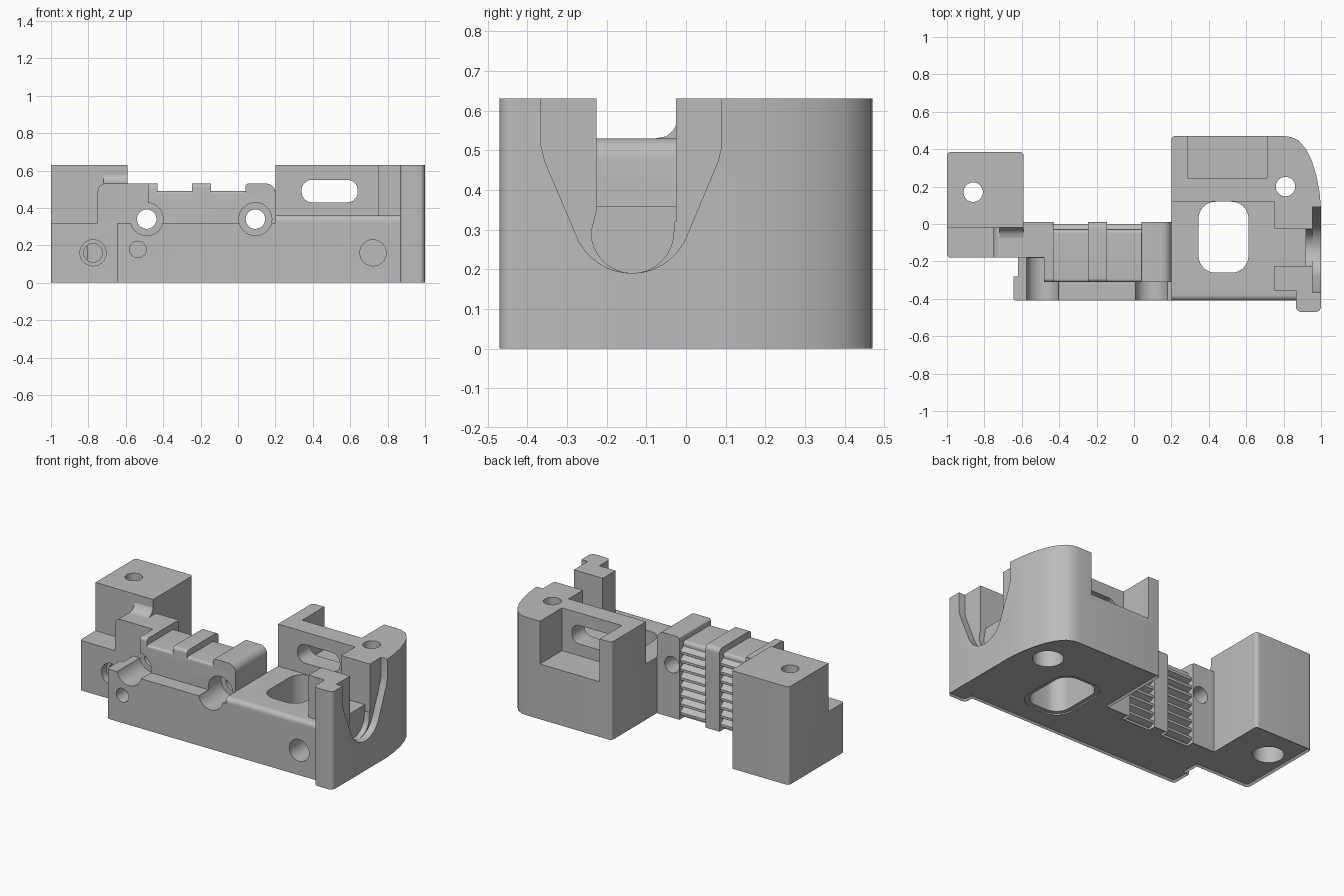
import bpy, bmesh, math
from mathutils import Vector

if "Cube" in bpy.data.objects:
    bpy.data.objects.remove(bpy.data.objects["Cube"], do_unlink=True)

grey = bpy.data.materials.new("plain grey")
grey.use_nodes = True
grey.diffuse_color = (0.5, 0.5, 0.5, 1)
grey.node_tree.nodes["Principled BSDF"].inputs["Base Color"].default_value = (0.5, 0.5, 0.5, 1)


def rounded(points):
    """Profile points (u, v) or (u, v, radius) with the corners rounded."""
    out = []
    for i, p in enumerate(points):
        c = Vector(p[:2])
        if len(p) == 2:
            out.append(c)
            continue
        a = (Vector(points[i - 1][:2]) - c).normalized()
        b = (Vector(points[(i + 1) % len(points)][:2]) - c).normalized()
        mid = c + (a + b) * p[2]
        for k in range(9):
            t = k * math.pi / 16
            out.append(mid - p[2] * (b * math.cos(t) + a * math.sin(t)))
    return out


def rect(u0, u1, v0, v1, r=0):
    corners = [(u0, v0), (u1, v0), (u1, v1), (u0, v1)]
    return [(u, v, r) for u, v in corners] if r else corners


def disc(u, v, r, n=32):
    return [(u + r * math.cos(2 * math.pi * k / n), v + r * math.sin(2 * math.pi * k / n))
            for k in range(n)]


def prism(name, points, axis, lo, hi, chamfer=0):
    """Extrude a profile along an axis, with an optional chamfer round the low end."""
    place = {"x": lambda u, v, w: (w, u, v),
             "y": lambda u, v, w: (u, w, v),
             "z": lambda u, v, w: (u, v, w)}[axis]
    pts = rounded(points)
    bm = bmesh.new()
    low = [bm.verts.new(place(u, v, lo)) for u, v in pts]
    high = [bm.verts.new(place(u, v, hi)) for u, v in pts]
    cap = bm.faces.new(low)
    bm.faces.new(high)
    for i in range(len(pts)):
        j = (i + 1) % len(pts)
        bm.faces.new((low[i], low[j], high[j], high[i]))
    bmesh.ops.recalc_face_normals(bm, faces=bm.faces)
    if chamfer:
        bmesh.ops.inset_region(bm, faces=[cap], thickness=chamfer)
        for v in low:
            v.co.z += chamfer
    mesh = bpy.data.meshes.new(name)
    bm.to_mesh(mesh)
    bm.free()
    mesh.materials.append(grey)
    obj = bpy.data.objects.new(name, mesh)
    bpy.context.collection.objects.link(obj)
    return obj


# Outer curve of the rounded rear corner
corner = [(1, 0.08), (0.992, 0.17), (0.975, 0.26), (0.95, 0.34), (0.92, 0.40),
          (0.88, 0.447), (0.84, 0.465), (0.80, 0.47)]

# Base slab with the full footprint
base = prism("base", [
    (-1, 0.385, 0.02), (-1, -0.18, 0.02), (-0.62, -0.18), (-0.62, -0.28), (-0.645, -0.28),
    (-0.645, -0.41, 0.015), (0.865, -0.41), (0.865, -0.47, 0.03), (1, -0.47, 0.03), *corner,
    (0.2, 0.47, 0.02), (0.2, 0.01), (0.04, 0.01), (0.04, -0.04), (-0.145, -0.04),
    (-0.145, 0.01), (-0.245, 0.01), (-0.245, -0.04), (-0.43, -0.04), (-0.43, 0.01),
    (-0.59, 0.01), (-0.59, 0.385, 0.02)], "z", 0, 0.32, 0.012)

# Left mounting block and the shoulder in front of it
left_block = prism("left_block", [(-1, -0.02), (-0.59, -0.02), (-0.59, 0.385, 0.02),
                                  (-1, 0.385, 0.02)], "z", 0.32, 0.63)
shoulder = prism("left_shoulder", [(-0.75, 0.32), (-0.75, 0.53, 0.04), (-0.43, 0.53, 0.01),
                                   (-0.43, 0.32)], "y", -0.18, 0.01)
shoulder_fillet = prism("shoulder_fillet", [(-0.02, 0.52), (-0.075, 0.53), (-0.05, 0.535),
                                            (-0.032, 0.55), (-0.02, 0.575)], "x", -0.72, -0.59)

# Centre bar and the ribs that stand over it
bar = prism("centre_bar", [(-0.31, 0.32), (-0.31, 0.49, 0.015), (-0.03, 0.49, 0.02),
                           (-0.03, 0.32)], "x", -0.47, 0.19)
rib_profile = [(-0.31, 0.32), (-0.31, 0.53, 0.02), (0.01, 0.53, 0.03), (0.01, 0.32)]
left_rib = prism("left_rib", rib_profile, "x", -0.48, -0.43)
middle_rib = prism("middle_rib", rib_profile, "x", -0.245, -0.145)
right_rib = prism("right_rib", [(0.04, 0.32), (0.04, 0.53, 0.015), (0.2, 0.53, 0.05),
                                (0.2, 0.32)], "y", -0.31, 0.01)

# Sawtooth grip panels on the back of the bar
teeth = [(-0.06, 0.015)]
for k in range(8):
    z = 0.015 + k * 0.056
    teeth += [(-0.035, z), (0.0, z + 0.014), (0.0, z + 0.03)]
teeth += [(-0.035, 0.463), (-0.06, 0.463)]
for name, x0, x1 in (("left_teeth", -0.43, -0.245), ("right_teeth", -0.145, 0.04)):
    prism(name, teeth, "x", x0, x1)

# Right deck, pocket floor and notch floor
deck = prism("deck", [(-0.41, 0.32), (-0.41, 0.36, 0.03), (0.12, 0.36), (0.12, 0.32)],
             "x", 0.2, 0.87)
prism("pocket_floor", rect(0.285, 0.71, 0.245, 0.47), "z", 0.32, 0.355)
prism("notch_floor", rect(0.87, 0.92, -0.225, -0.025), "z", 0.32, 0.36)

# Tall walls on the right
back_wall = prism("back_wall", [
    (0.2, 0.12), (0.75, 0.12), (0.75, -0.025), (1, -0.025), *corner, (0.71, 0.47),
    (0.71, 0.245), (0.285, 0.245), (0.285, 0.47), (0.2, 0.47, 0.02)], "z", 0.32, 0.63)
front_post = prism("front_post", [
    (0.75, -0.355), (0.865, -0.355), (0.865, -0.47, 0.03), (1, -0.47, 0.03),
    (1, -0.225), (0.75, -0.225)], "z", 0.32, 0.63)

# Cutters: tuple of tool and the parts it cuts
cuts = []


def cut(parts, points, axis, lo, hi):
    tool = prism("cutter", points, axis, lo, hi)
    tool.hide_render = True
    cuts.append((tool, parts))


# Vertical screw holes with counterbores from below
for x, y, block in ((-0.86, 0.17, left_block), (0.81, 0.2, back_wall)):
    cut([base, block], disc(x, y, 0.052), "z", -0.1, 0.8)
    cut([base], disc(x, y, 0.09), "z", -0.1, 0.28)
# Cross holes with counterbores from the front
for x in (-0.488, 0.093):
    parts = [base, bar, left_rib, shoulder] if x < 0 else [base, bar, right_rib]
    cut(parts, disc(x, 0.34, 0.052), "y", -0.6, 0.2)
    cut([p for p in parts if p != shoulder], disc(x, 0.34, 0.088), "y", -0.6, -0.181)
# Blind holes in the front
for x, z, r, depth in ((-0.775, 0.16, 0.07, -0.13), (-0.775, 0.16, 0.05, 0.1),
                       (-0.535, 0.178, 0.044, -0.25), (0.722, 0.16, 0.07, -0.2)):
    cut([base], disc(x, z, r), "y", -0.6, depth)
# Large opening through the deck with a relief underneath
cut([base, deck], rect(0.345, 0.612, -0.26, 0.119, 0.09), "z", -0.1, 0.5)
cut([base], rect(0.32, 0.637, -0.285, 0.144, 0.11), "z", -0.1, 0.02)
# Slot through the back wall
cut([back_wall], rect(0.34, 0.64, 0.43, 0.55, 0.055), "y", 0.05, 0.265)
# Tapered recess and inner round seat on the end face
arc = [(-0.137 + 0.15 * math.cos(a), 0.34 + 0.15 * math.sin(a))
       for a in (math.radians(200 + 140 * k / 16) for k in range(17))]
cut([base, front_post, back_wall],
    [(-0.365, 0.7), (-0.365, 0.51), (-0.355, 0.47), *arc, (0.08, 0.47), (0.09, 0.51),
     (0.09, 0.7)], "x", 0.955, 1.1)
seat = [(-0.135 + 0.104 * math.cos(a), 0.294 + 0.104 * math.sin(a))
        for a in (math.radians(180 + 180 * k / 16) for k in range(17))]
cut([base, front_post, back_wall],
    [(-0.226, 0.7), (-0.226, 0.345), *seat, (-0.026, 0.345), (-0.026, 0.7)], "x", 0.92, 1.1)

# Apply the cuts and discard the tools
for tool, parts in cuts:
    for part in parts:
        mod = part.modifiers.new("cut", "BOOLEAN")
        mod.operation = "DIFFERENCE"
        mod.solver = "EXACT"
        mod.object = tool
bpy.context.view_layer.update()
graph = bpy.context.evaluated_depsgraph_get()
cut_parts = {p.name: p for _, parts in cuts for p in parts}
meshes = {n: bpy.data.meshes.new_from_object(p.evaluated_get(graph))
          for n, p in cut_parts.items()}
for name, part in cut_parts.items():
    part.modifiers.clear()
    part.data = meshes[name]
for tool, _ in cuts:
    bpy.data.objects.remove(tool, do_unlink=True)

# Smooth the rounded faces and keep the edges sharp
bpy.ops.object.select_all(action="DESELECT")
for obj in bpy.context.collection.objects:
    if obj.type == "MESH":
        obj.select_set(True)
        bpy.context.view_layer.objects.active = obj
bpy.ops.object.shade_smooth_by_angle(angle=math.radians(30))
